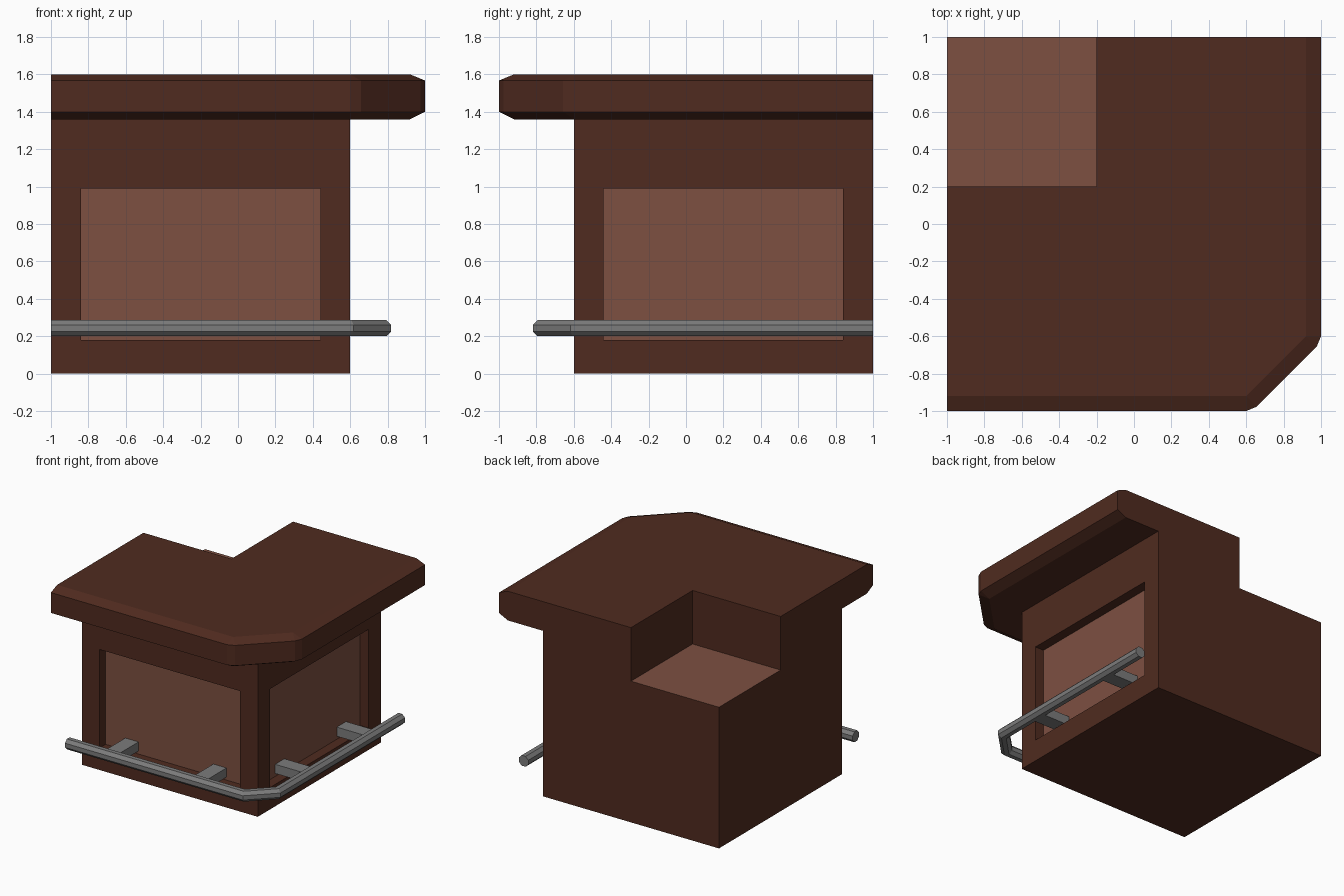
import bpy, bmesh, math
from mathutils import Vector

if "Cube" in bpy.data.objects:
    bpy.data.objects.remove(bpy.data.objects["Cube"])


def material(name, rgb):
    m = bpy.data.materials.new(name)
    m.diffuse_color = (*rgb, 1)
    m.use_nodes = True
    m.node_tree.nodes["Principled BSDF"].inputs["Base Color"].default_value = m.diffuse_color
    return m


DARK = material("dark_wood", (0.08, 0.024, 0.014))
LIGHT = material("light_wood", (0.205, 0.08, 0.053))
METAL = material("metal", (0.2, 0.2, 0.2))


def finish(name, bm, mat):
    bmesh.ops.recalc_face_normals(bm, faces=bm.faces)
    me = bpy.data.meshes.new(name)
    bm.to_mesh(me)
    bm.free()
    me.materials.append(mat)
    ob = bpy.data.objects.new(name, me)
    bpy.context.collection.objects.link(ob)
    return ob


def box(name, lo, hi, mat):
    bm = bmesh.new()
    bmesh.ops.create_cube(bm, size=1)
    for v in bm.verts:
        v.co = [(a + b) / 2 + c * (b - a) for a, b, c in zip(lo, hi, v.co)]
    return finish(name, bm, mat)


def loft(name, rings, mat):
    """Skin equal-sized closed rings and cap both ends."""
    bm = bmesh.new()
    rows = [[bm.verts.new(p) for p in r] for r in rings]
    n = len(rows[0])
    for a, b in zip(rows, rows[1:]):
        for i in range(n):
            j = (i + 1) % n
            bm.faces.new((a[i], a[j], b[j], b[i]))
    bm.faces.new(rows[0])
    bm.faces.new(rows[-1])
    bmesh.ops.remove_doubles(bm, verts=bm.verts, dist=1e-4)
    return finish(name, bm, mat)


# Cabinet body with a corner notch and two recessed panels
body = box("cabinet", (-1, -0.6, 0), (0.6, 1, 1.36), DARK)
cutters = [
    box("notch_cutter", (-1.5, 0.2, 1.16), (-0.2, 1.5, 2), DARK),
    box("front_panel_cutter", (-0.84, -0.9, 0.18), (0.44, -0.52, 0.99), DARK),
    box("right_panel_cutter", (0.52, -0.44, 0.18), (0.9, 0.84, 0.99), DARK),
]
bpy.context.view_layer.objects.active = body
for c in cutters:
    m = body.modifiers.new("cut", 'BOOLEAN')
    m.operation, m.solver, m.object = 'DIFFERENCE', 'EXACT', c
    bpy.ops.object.modifier_apply(modifier=m.name)
for c in cutters:
    bpy.data.objects.remove(c)

# Lighter wood on the panel backs and the notch floor
body.data.materials.clear()
body.data.materials.append(DARK)
body.data.materials.append(LIGHT)
for p in body.data.polygons:
    c, n = p.center, p.normal
    panel = (n.y < -0.9 and abs(c.y + 0.52) < 0.01) or (n.x > 0.9 and abs(c.x - 0.52) < 0.01)
    floor = n.z > 0.9 and abs(c.z - 1.16) < 0.01
    p.material_index = 1 if panel or floor else 0

# L-shaped counter top with bevelled outer edge
k = 0.08 * math.sqrt(0.5)
back = [(-0.2, 1), (-0.2, 0.2), (-1, 0.2)]
inner = [(-1, -0.92), (0.6, -0.92), (0.6, -0.92), (0.92, -0.6), (0.92, -0.6), (0.92, 1)] + back
outer = [(-1, -1), (0.6, -1), (0.6 + k, -0.92 - k), (0.92 + k, -0.6 - k), (1, -0.6), (1, 1)] + back
loft("counter_top", [[(x, y, z) for x, y in ring] for ring, z in
                     ((inner, 1.36), (outer, 1.4), (outer, 1.567), (inner, 1.6))], DARK)

# Eight-sided foot rail, mitred at the two bends
R, RZ, D = 0.0425, 0.243, 0.776
path = [Vector(p) for p in ((-1, -D), (0.6, -D), (D, -0.6), (D, 1))]
rings = []
for i, p in enumerate(path):
    t0 = (path[max(i, 1)] - path[max(i, 1) - 1]).normalized()
    j = min(i + 1, len(path) - 1)
    t1 = (path[j] - path[j - 1]).normalized()
    t = (t0 + t1).normalized()
    side = Vector((t.y, -t.x)) / t.dot(t0)
    ring = []
    for s in range(8):
        a = math.pi / 4 * (s + 0.5)
        r = R / math.cos(math.pi / 8)
        q = p + side * r * math.cos(a)
        ring.append((q.x, q.y, RZ + r * math.sin(a)))
    rings.append(ring)
loft("foot_rail", rings, METAL)

# Rail brackets, the right pair mirrored from the front pair
for i, c in enumerate((-0.6, 0.2)):
    box(f"front_bracket_{i}", (c - 0.06, -D, 0.205), (c + 0.06, -0.52, 0.28), METAL)
    box(f"right_bracket_{i}", (0.52, -c - 0.06, 0.205), (D, -c + 0.06, 0.28), METAL)
